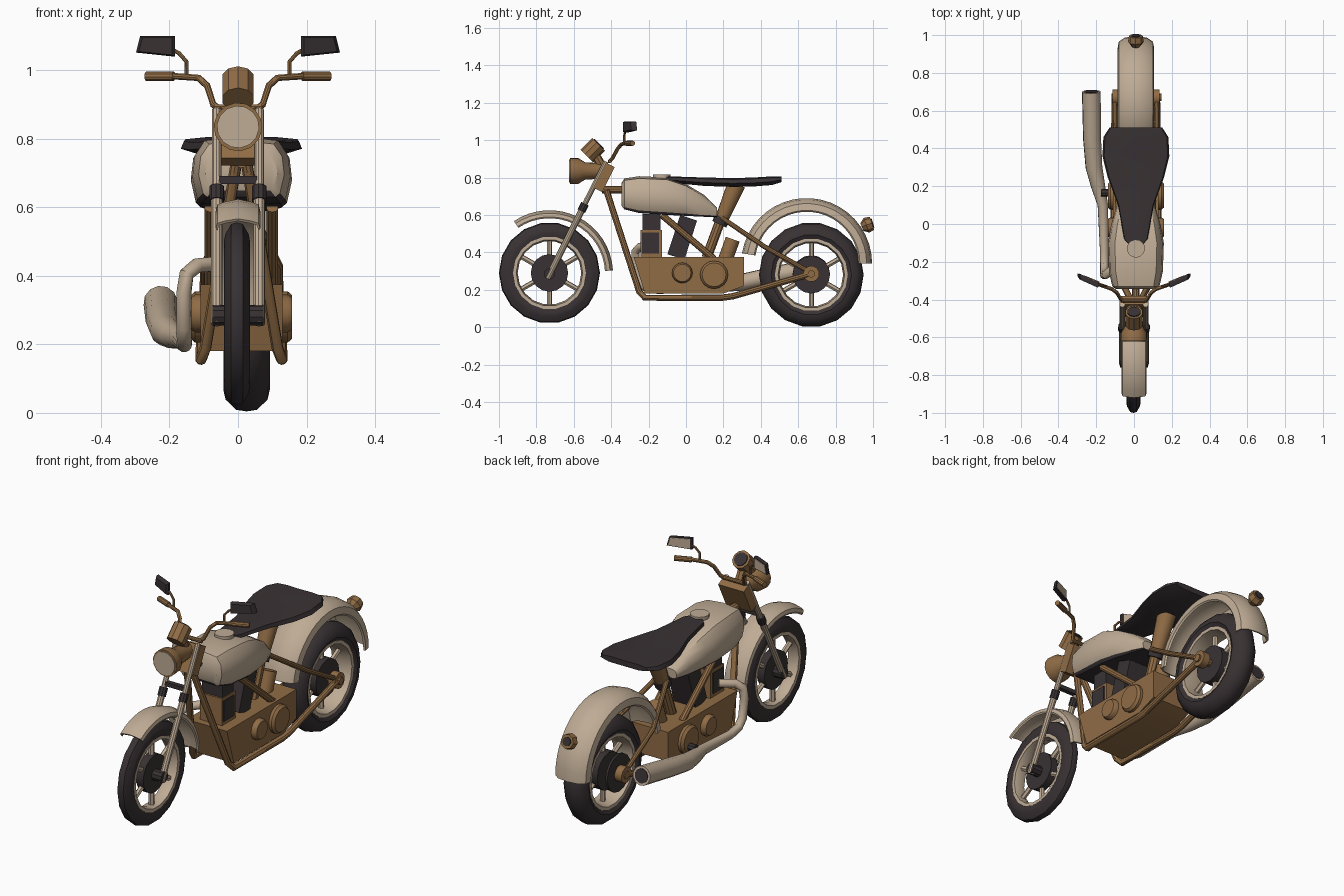
import bpy, bmesh, math
from mathutils import Vector, Matrix

if "Cube" in bpy.data.objects:
    bpy.data.objects.remove(bpy.data.objects["Cube"])

def material(name, rgb):
    m = bpy.data.materials.new(name)
    m.diffuse_color = (*rgb, 1)
    m.use_nodes = True
    m.node_tree.nodes["Principled BSDF"].inputs["Base Color"].default_value = m.diffuse_color
    return m

BEIGE = material("beige", (0.52, 0.41, 0.30))
BROWN = material("brown", (0.28, 0.15, 0.06))
DARK = material("dark", (0.040, 0.031, 0.033))
CX = 0.01  # centre line of the body

def finish(name, bm, mat):
    bmesh.ops.recalc_face_normals(bm, faces=bm.faces)
    me = bpy.data.meshes.new(name)
    bm.to_mesh(me)
    bm.free()
    me.materials.append(mat)
    me.shade_smooth()
    me.set_sharp_from_angle(angle=math.radians(35))
    ob = bpy.data.objects.new(name, me)
    bpy.context.collection.objects.link(ob)
    return ob

def loft(name, rings, mat, loop=False):
    """Skin closed rings; loop joins the last ring to the first, otherwise ends are capped."""
    bm = bmesh.new()
    vs = [[bm.verts.new(p) for p in r] for r in rings]
    n = len(vs[0])
    pairs = list(zip(vs, vs[1:])) + ([(vs[-1], vs[0])] if loop else [])
    for a, b in pairs:
        for i in range(n):
            j = (i + 1) % n
            bm.faces.new((a[i], a[j], b[j], b[i]))
    if not loop:
        bm.faces.new(vs[0])
        bm.faces.new(vs[-1])
    return finish(name, bm, mat)

def tube(name, pts, r, mat, n=10):
    """Round sweep through points; r is one radius or one per point."""
    pts = [Vector(p) for p in pts]
    rs = r if isinstance(r, (list, tuple)) else [r] * len(pts)
    rings, u = [], None
    for i, p in enumerate(pts):
        t = Vector()
        if i: t += (p - pts[i - 1]).normalized()
        if i < len(pts) - 1: t += (pts[i + 1] - p).normalized()
        t.normalize()
        u = t.orthogonal() if u is None else u - t * u.dot(t)
        u.normalize()
        v = t.cross(u)
        rings.append([p + rs[i] * (u * math.cos(a) + v * math.sin(a))
                      for a in (2 * math.pi * k / n for k in range(n))])
    return loft(name, rings, mat)

def lathe(name, prof, c, mat, n=18):
    """Spin a closed (x, radius) profile about the x axis."""
    return loft(name, [[(c[0] + x, c[1] + r * math.cos(a), c[2] + r * math.sin(a)) for x, r in prof]
                       for a in (2 * math.pi * k / n for k in range(n))], mat, loop=True)

def box(name, loc, size, mat, tilt=0):
    bm = bmesh.new()
    bmesh.ops.create_cube(bm, size=1, matrix=Matrix.Translation(loc)
                          @ Matrix.Rotation(tilt, 4, 'X') @ Matrix.Diagonal((*size, 1)))
    return finish(name, bm, mat)

# Wheels
def wheel(tag, c, R, w):
    lathe(tag + "_tire", [(-w * .75, .185), (-w, .215), (-w * .9, R - .035), (-w * .45, R - .005),
          (0, R), (w * .45, R - .005), (w * .9, R - .035), (w, .215), (w * .75, .185)], c, DARK)
    lathe(tag + "_rim", [(-w * .85, .195), (-w * .85, .178), (0, .17), (w * .85, .178), (w * .85, .195)], c, BEIGE)
    for k in range(6):
        a = math.pi / 2 + k * math.pi / 3
        d = Vector((0, math.cos(a), math.sin(a)))
        tube(f"{tag}_spoke_{k}", [Vector(c) + d * .04, Vector(c) + d * .18], .014, BEIGE, 6)
    x, y, z = c
    tube(tag + "_hub", [(x - w * .55, y, z), (x + w * .55, y, z)], .1, DARK, 16)

wheel("front_wheel", (-.003, -.73, .29), .27, .038)
wheel("rear_wheel", (.025, .67, .28), .28, .068)
tube("front_axle", [(-.075, -.73, .285), (.075, -.73, .285)], .03, DARK)
tube("rear_axle", [(-.12, .67, .285), (.145, .67, .285)], .02, BROWN)
for x in (-.095, .115):
    tube("rear_hub_cap", [(x - .02, .67, .285), (x + .02, .67, .285)], .043, BROWN, 12)
tube("rear_sprocket", [(-.072, .67, .285), (-.06, .67, .285)], .1, DARK, 16)

# Fenders: a thin curved section swept along an arc
def fender(name, c, R, w, skirt, a0, a1, n=16):
    out = [(-w, -skirt), (-w * .93, -skirt * .45), (-w * .6, -.008), (0, 0),
           (w * .6, -.008), (w * .93, -skirt * .45), (w, -skirt)]
    sec = out + [(x * .92, d - .008) for x, d in reversed(out)]
    rings = []
    for k in range(n + 1):
        a = math.radians(a0 + (a1 - a0) * k / n)
        rings.append([(c[0] + x, c[1] + (R + d) * math.cos(a), c[2] + (R + d) * math.sin(a)) for x, d in sec])
    loft(name, rings, BEIGE)

fender("front_fender", (0, -.73, .285), .34, .065, .035, 3, 124)
fender("rear_fender", (CX, .645, .34), .35, .097, .065, 0, 171, 20)

# Tail light
tube("tail_light", [(CX, .94, .535), (CX, .965, .545), (CX, .995, .555)], [.022, .042, .037], BROWN, 8)
tube("tail_lens", [(CX, .99, .554), (CX, 1.0, .557)], .024, DARK, 8)

# Fuel tank with a dark underside
tank_sec = [(-.8, 0), (-.9, .07), (-1, .4), (-.95, .72), (-.75, .94), (0, 1),
            (.75, .94), (.95, .72), (1, .4), (.9, .07), (.8, 0)]
stations = [(-.345, .105, .65, .77), (-.33, .125, .63, .795), (-.25, .143, .61, .807), (-.1, .148, .60, .80),
            (0, .13, .595, .765), (.1, .10, .59, .705), (.165, .07, .59, .64)]
tank = loft("fuel_tank", [[(CX + u * w, y, b + v * (t - b)) for u, v in tank_sec]
                          for y, w, b, t in stations], BEIGE)
tank.data.materials.append(DARK)
for f in tank.data.polygons:
    if f.normal.z < -.5:
        f.material_index = 1
tube("fuel_cap", [(CX, -.13, .79), (CX, -.13, .815)], .048, BEIGE, 14)

# Seat
seat_sec = [(-.65, 0), (-1, .4), (-.95, .85), (-.55, 1), (0, .95), (.55, 1), (.95, .85), (1, .4), (.65, 0)]
stations = [(-.105, .04, .79, .805), (-.08, .062, .772, .806), (.1, .095, .755, .80), (.25, .15, .75, .797),
            (.36, .177, .752, .80), (.46, .172, .76, .806), (.51, .14, .775, .806)]
loft("seat", [[(CX + u * w, y, b + v * (t - b)) for u, v in seat_sec] for y, w, b, t in stations], DARK)
tube("seat_post", [(CX, .27, .765), (CX, .19, .575)], [.05, .036], BROWN, 12)
tube("seat_post_collar", [(CX, .195, .585), (CX, .178, .55)], .042, DARK, 12)
tube("seat_tube", [(CX, .18, .56), (CX, .11, .37)], .027, BROWN)

# Engine case, covers and cylinders
case = [(-.28, .375), (.31, .375), (.31, .22), (.2, .18), (-.22, .18)]
loft("engine_case", [[(CX + x, y, z) for y, z in case] for x in (-.12, .12)], BROWN)
for y, z, r in ((-.02, .29, .055), (.15, .28, .075)):
    tube("engine_cover", [(CX - .148, y, z), (CX - .135, y, z), (CX + .135, y, z), (CX + .148, y, z)],
         [r * .85, r, r, r * .85], BROWN, 16)
box("front_cylinder", (CX, -.185, .445), (.13, .115, .15), BROWN)
box("front_cylinder_fins", (CX, -.19, .45), (.142, .09, .11), DARK)
box("front_cylinder_head", (CX, -.185, .56), (.12, .095, .09), DARK)
box("rear_cylinder", (CX, -.02, .48), (.13, .095, .22), DARK, -math.radians(18))
tube("starter_motor", [(CX, .21, .36), (CX, .25, .47)], .04, BROWN, 12)
tube("foot_peg", [(-.1, .165, .25), (-.175, .165, .25)], .02, DARK, 8)

# Frame
tube("backbone", [(CX, -.45, .735), (CX, -.33, .735), (CX, -.05, .65), (CX, .18, .6)], .02, BROWN)
for s in (-1, 1):
    def P(x, y, z): return (CX + s * x, y, z)
    tube("down_tube", [P(.015, -.425, .73), P(.105, -.25, .19), P(.118, -.22, .157), P(.118, .19, .157),
                       P(.118, .25, .165), P(.112, .67, .285)], .017, BROWN)
    tube("diagonal_tube", [P(.09, -.13, .6), P(.09, .15, .365)], .018, BROWN)
    tube("rear_stay", [P(.03, .19, .585), P(.108, .42, .43), P(.112, .67, .29)], .013, BROWN)

# Fork, triple clamp and brace
def fork(s, z): return (s * .062, -.73 + (z - .28) * .5, z)
for s in (-1, 1):
    tube("fork_lower", [fork(s, .26), fork(s, .64)], .017, BEIGE)
    tube("fork_upper", [fork(s, .64), fork(s, .885)], .014, BEIGE)
    tube("fork_collar", [fork(s, .62), fork(s, .66)], .022, DARK)
box("fork_brace", (0, -.53, .68), (.11, .025, .022), DARK)
box("triple_clamp", (0, -.437, .80), (.152, .05, .15), BROWN, -math.atan(.5))

# Headlight and gauge
tube("headlight", [(0, -.62, .835), (0, -.575, .835), (0, -.54, .835), (0, -.43, .835)],
     [.071, .069, .047, .04], BROWN, 14)
tube("headlight_lens", [(0, -.615, .835), (0, -.625, .835)], .062, BEIGE, 14)
tube("gauge", [(0, -.53, .915), (0, -.467, .978)], .048, BROWN, 10)
tube("gauge_face", [(0, -.47, .975), (0, -.463, .982)], .036, DARK, 10)
tube("gauge_stem", [(0, -.45, .86), (0, -.50, .945)], .025, BROWN, 8)

# Handlebars, grips and mirrors
tube("handlebar_clamp", [(-.07, -.405, .89), (.07, -.405, .89)], .011, BROWN)
outline = [(.298, 1.052), (.286, 1.10), (.184, 1.10), (.184, 1.04)]
for s in (-1, 1):
    tube("handlebar", [(s * .05, -.41, .885), (s * .072, -.395, .9), (s * .09, -.365, .955),
                       (s * .115, -.345, .978), (s * .20, -.315, .984)], .01, BROWN)
    tube("grip", [(s * .188, -.318, .983), (s * .268, -.285, .983)], .014, BROWN)
    tube("mirror_stem", [(s * .15, -.33, .985), (s * .15, -.33, 1.025), (s * .172, -.325, 1.05),
                         (s * .20, -.315, 1.065)], .006, BROWN, 8)
    def face(k, off):
        return [(s * (.238 + (x - .238) * k), -.30 + .45 * (x - .238) * k + off,
                 1.074 + (z - 1.074) * k) for x, z in outline]
    loft("mirror", [face(.85, -.016), face(1, -.004), face(1, .012)], DARK)
    loft("mirror_glass", [face(.86, .011), face(.86, .015)], BEIGE)

# Exhaust on the left side, with a dark bore
tube("exhaust", [(-.06, -.19, .435), (-.12, -.245, .43), (-.15, -.27, .405), (-.158, -.27, .35), (-.157, -.255, .25),
                 (-.157, -.22, .213), (-.157, -.15, .20), (-.165, .1, .215), (-.19, .2, .225), (-.212, .3, .24),
                 (-.222, .45, .272), (-.226, .7, .322)],
     [.022, .022, .022, .022, .022, .022, .023, .028, .038, .045, .048, .05], BEIGE, 12)
tube("exhaust_bore", [(-.226, .69, .32), (-.226, .703, .3226)], .038, DARK, 12)
